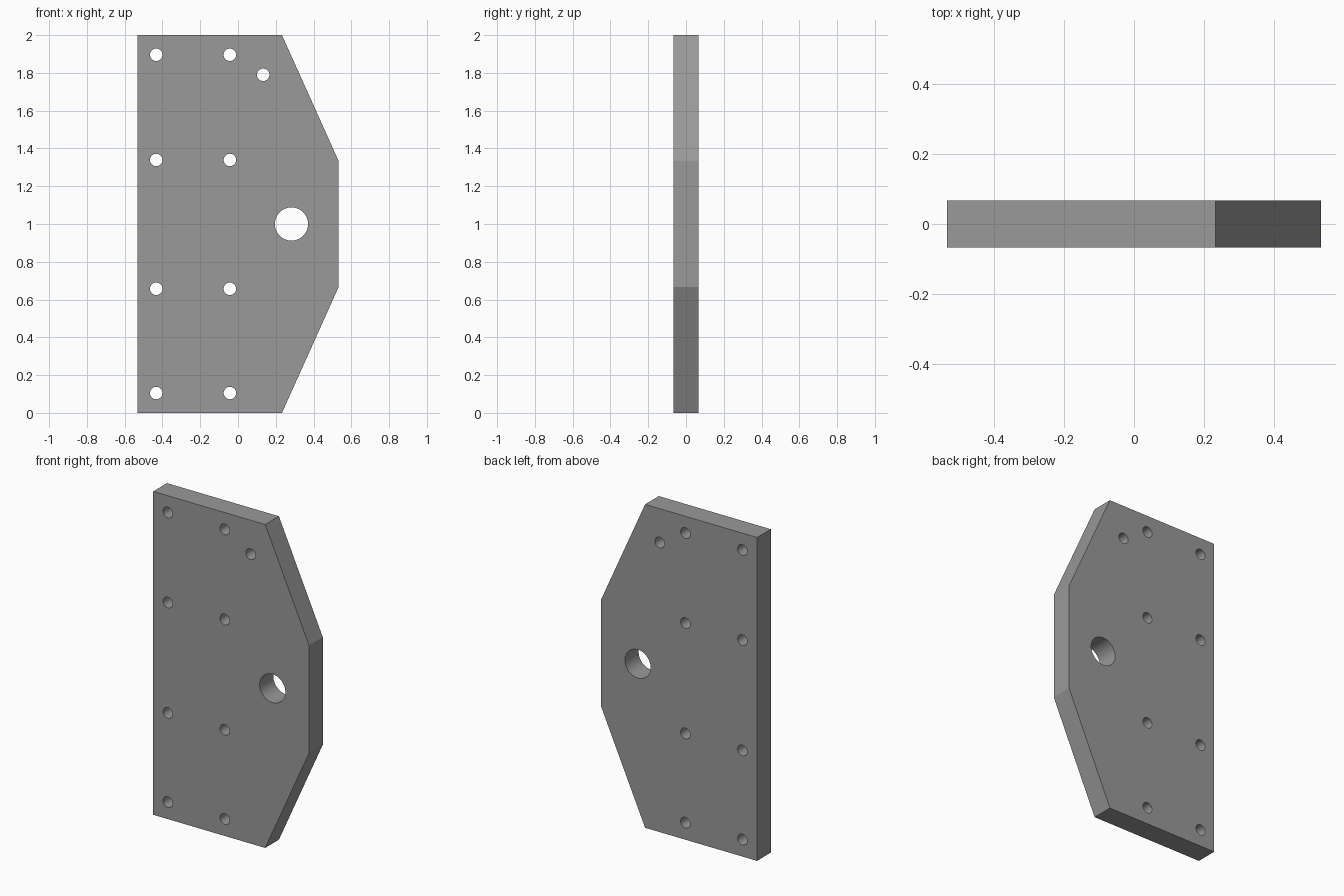
import bpy, bmesh
from math import cos, sin, tau

if "Cube" in bpy.data.objects:
    bpy.data.objects.remove(bpy.data.objects["Cube"])

HALF_T = 0.067
bm = bmesh.new()


def loop(points):
    """Closed edge loop on the front plane from (x, z) points."""
    vs = [bm.verts.new((x, -HALF_T, z)) for x, z in points]
    for a, b in zip(vs, vs[1:] + vs[:1]):
        bm.edges.new((a, b))


def hole(x, z, r, n):
    loop([(x + r * cos(tau * i / n), z + r * sin(tau * i / n)) for i in range(n)])


# Plate outline with chamfered right side
loop([(-0.533, 0), (0.233, 0), (0.533, 0.667), (0.533, 1.333), (0.233, 2), (-0.533, 2)])

# Two columns of bolt holes
for x in (-0.433, -0.043):
    for z in (0.105, 0.657, 1.339, 1.896):
        hole(x, z, 0.033, 32)

# Extra bolt hole and large pivot hole
hole(0.133, 1.79, 0.033, 32)
hole(0.283, 1.0, 0.088, 48)

# Fill the face around the holes and give it thickness
bmesh.ops.triangle_fill(bm, use_beauty=True, use_dissolve=False, edges=bm.edges[:], normal=(0, -1, 0))
ext = bmesh.ops.extrude_face_region(bm, geom=bm.faces[:], use_keep_orig=True)
bmesh.ops.translate(bm, vec=(0, 2 * HALF_T, 0),
                    verts=[g for g in ext["geom"] if isinstance(g, bmesh.types.BMVert)])
bmesh.ops.recalc_face_normals(bm, faces=bm.faces[:])

mesh = bpy.data.meshes.new("mounting_plate")
bm.to_mesh(mesh)
bm.free()
plate = bpy.data.objects.new("mounting_plate", mesh)
bpy.context.collection.objects.link(plate)

# Dark grey metal
metal = bpy.data.materials.new("dark_grey")
metal.diffuse_color = (0.32, 0.32, 0.32, 1)
metal.use_nodes = True
metal.node_tree.nodes["Principled BSDF"].inputs["Base Color"].default_value = metal.diffuse_color
mesh.materials.append(metal)

# Smooth hole walls, crisp edges
bpy.context.view_layer.objects.active = plate
plate.select_set(True)
bpy.ops.object.shade_smooth_by_angle(angle=0.4)
